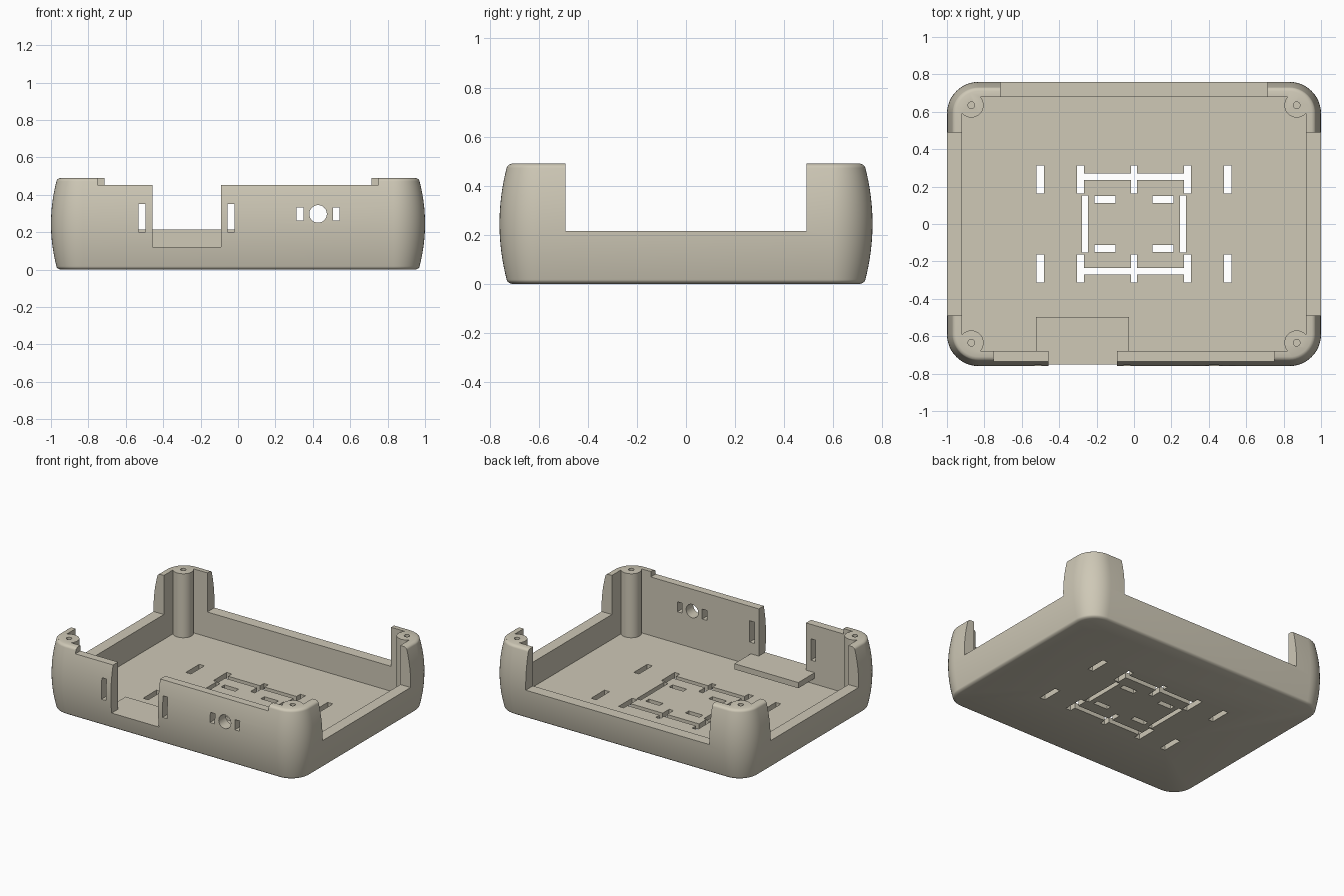
import bpy, bmesh, math

if "Cube" in bpy.data.objects:
    bpy.data.objects.remove(bpy.data.objects["Cube"])

HX, HY, H = 1.0, 0.76, 0.49      # outer half sizes and height
CX, CY = 0.92, 0.68              # cavity half sizes
FLOOR, RIM = 0.04, 0.215         # floor top, low rim height

mat = bpy.data.materials.new("warm beige plastic")
mat.diffuse_color = (0.62, 0.58, 0.47, 1)
mat.use_nodes = True
mat.node_tree.nodes["Principled BSDF"].inputs["Base Color"].default_value = mat.diffuse_color


def make_object(name, bm):
    bmesh.ops.recalc_face_normals(bm, faces=bm.faces[:])
    mesh = bpy.data.meshes.new(name)
    bm.to_mesh(mesh)
    bm.free()
    mesh.materials.append(mat)
    ob = bpy.data.objects.new(name, mesh)
    bpy.context.collection.objects.link(ob)
    return ob


def box(name, x0, x1, y0, y1, z0, z1):
    bm = bmesh.new()
    bmesh.ops.create_cube(bm, size=1)
    for v in bm.verts:
        v.co = ((x0 + x1) / 2 + v.co.x * (x1 - x0),
                (y0 + y1) / 2 + v.co.y * (y1 - y0),
                (z0 + z1) / 2 + v.co.z * (z1 - z0))
    return make_object(name, bm)


def cylinder(name, x, y, z, r, depth, segments=32, along_y=False):
    bm = bmesh.new()
    bmesh.ops.create_cone(bm, cap_ends=True, segments=segments,
                          radius1=r, radius2=r, depth=depth)
    for v in bm.verts:
        a, b, c = v.co
        v.co = (x + a, y + c, z + b) if along_y else (x + a, y + b, z + c)
    return make_object(name, bm)


def cut(target, cutter):
    mod = target.modifiers.new("cut", 'BOOLEAN')
    mod.operation = 'DIFFERENCE'
    mod.solver = 'EXACT'
    mod.object = cutter
    bpy.context.view_layer.objects.active = target
    bpy.ops.object.modifier_apply(modifier=mod.name)
    bpy.data.objects.remove(cutter)


def side_profile(sagitta=0.034, inset=0.05, fillet=0.018):
    """(height, inset) pairs: a shallow arc with softened ends."""
    half = H / 2
    straight = half - fillet
    upper = [(straight * i / 8, sagitta * (straight * i / 8 / half) ** 2) for i in range(9)]
    base = upper[-1][1]
    top_angle = math.radians(62)
    for k in range(1, 5):
        a = top_angle * k / 4
        upper.append((straight + fillet * math.sin(a) / math.sin(top_angle),
                      base + (inset - base) * (1 - math.cos(a)) / (1 - math.cos(top_angle))))
    lower = [(-z, d) for z, d in reversed(upper[1:])]
    return [(half + z, d) for z, d in lower + upper]


def bulged_block(name, corner=0.17, steps=12):
    """Rounded rectangle lofted along the side profile."""
    bm = bmesh.new()
    rings = []
    for z, d in side_profile():
        r = corner - d
        ring = []
        for q, (sx, sy) in enumerate([(1, 1), (-1, 1), (-1, -1), (1, -1)]):
            for k in range(steps + 1):
                a = math.pi / 2 * (q + k / steps)
                ring.append(bm.verts.new((sx * (HX - corner) + r * math.cos(a),
                                          sy * (HY - corner) + r * math.sin(a), z)))
        rings.append(ring)
    n = len(rings[0])
    for lo, hi in zip(rings, rings[1:]):
        for k in range(n):
            bm.faces.new((lo[k], lo[(k + 1) % n], hi[(k + 1) % n], hi[k]))
    bm.faces.new(rings[0])
    bm.faces.new(rings[-1])
    return make_object(name, bm)


case = bulged_block("enclosure_base")

# Cavity that leaves the corner posts and the raised connector shelf standing
cavity = box("cavity", -CX, CX, -CY, CY, FLOOR, 0.7)
corners = [(sx * 0.87, sy * 0.635) for sx in (-1, 1) for sy in (-1, 1)]
for x, y in corners:
    cut(cavity, cylinder("post", x, y, 0.4, 0.066, 1.0))
cut(cavity, box("shelf", -0.525, -0.028, -0.8, -0.498, 0.08, 0.12))
cut(case, cavity)

# Screw holes in the posts
for x, y in corners:
    cut(case, cylinder("screw_hole", x, y, 0.4, 0.018, 0.4, 20))

# Lowered rims at the sides and back, shallow step along the front
for s in (-1, 1):
    cut(case, box("side_opening", *sorted((s * 0.9, s * 1.1)), -0.49, 0.49, RIM, 0.7))
cut(case, box("back_opening", -0.715, 0.715, 0.66, 0.9, RIM, 0.7))
cut(case, box("front_step", -0.75, 0.75, -0.9, -0.66, 0.452, 0.7))

# Front connector gap, cable slots, round port
cut(case, box("front_gap", -0.457, -0.09, -0.9, -0.6, 0.12, 0.7))
for x, w, z0, z1 in [(-0.513, 0.036, 0.2, 0.35), (-0.037, 0.036, 0.2, 0.35),
                     (0.332, 0.036, 0.263, 0.333), (0.525, 0.036, 0.263, 0.333)]:
    cut(case, box("front_slot", x - w / 2, x + w / 2, -0.9, -0.6, z0, z1))
cut(case, cylinder("front_port", 0.428, -0.75, 0.298, 0.047, 0.3, 32, True))


def floor_slot(x0, x1, y0, y1):
    cut(case, box("floor_slot", x0, x1, y0, y1, -0.1, 0.2))


# Floor slots, mirrored front to back and left to right
for s in (-1, 1):
    for x in (-0.5, -0.286, 0, 0.286, 0.5):
        w = 0.017 if x == 0 else 0.02
        floor_slot(x - w, x + w, *sorted((s * 0.163, s * 0.312)))
    floor_slot(-0.275, 0.275, *sorted((s * 0.235, s * 0.27)))
    floor_slot(*sorted((s * 0.245, s * 0.278)), -0.152, 0.152)
    for t in (-1, 1):
        floor_slot(*sorted((s * 0.1, s * 0.21)), *sorted((t * 0.112, t * 0.15)))

bpy.ops.object.select_all(action='DESELECT')
case.select_set(True)
bpy.context.view_layer.objects.active = case
bpy.ops.object.shade_smooth_by_angle(angle=math.radians(25))
